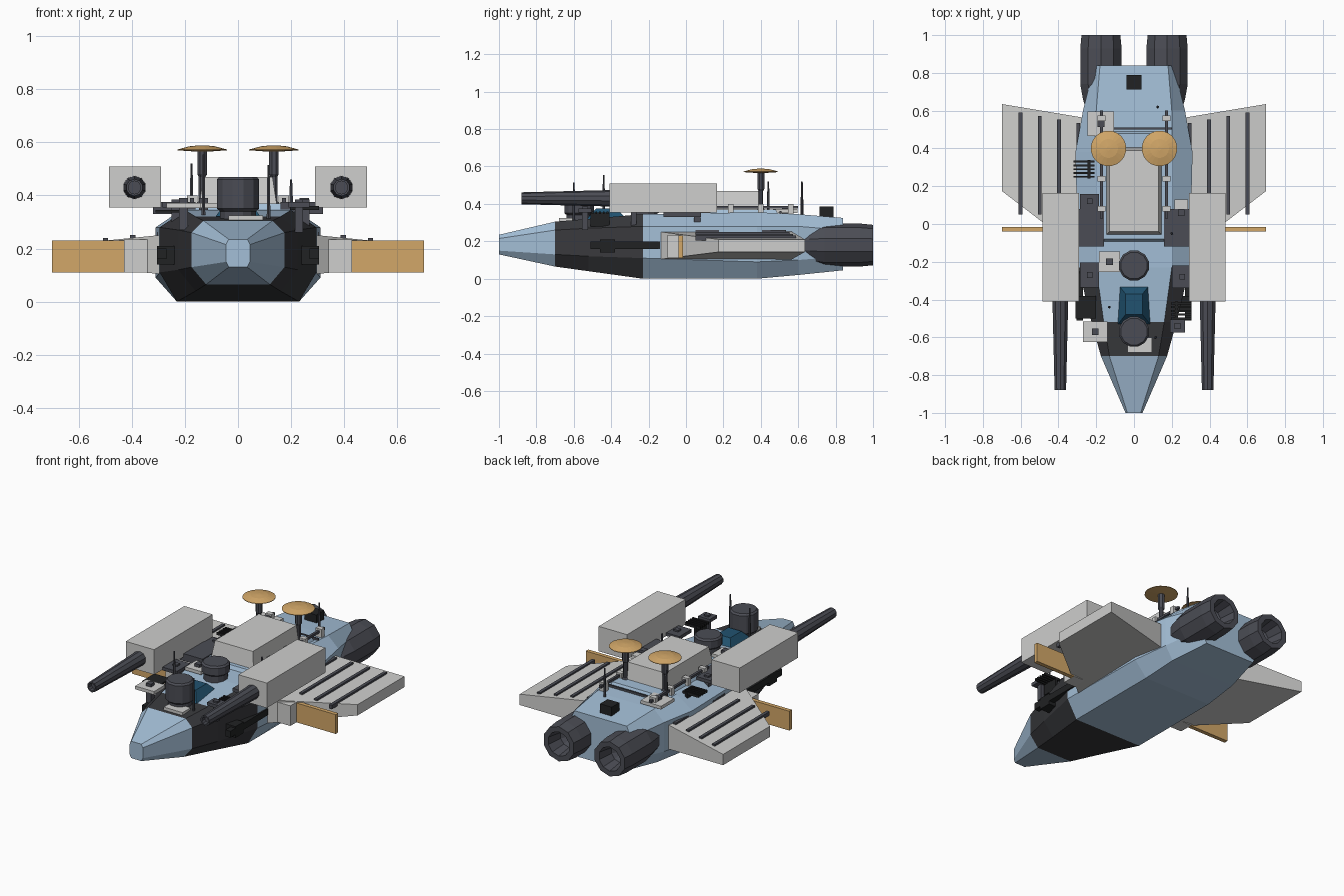
import bpy
import bmesh
import math
from mathutils import Matrix, Vector

default_cube = bpy.data.objects.get("Cube")
if default_cube:
    bpy.data.objects.remove(default_cube, do_unlink=True)


def make_material(name, red, green, blue):
    material = bpy.data.materials.new(name)
    material.use_nodes = True
    colour = (red, green, blue, 1)
    material.diffuse_color = colour
    material.node_tree.nodes["Principled BSDF"].inputs["Base Color"].default_value = colour
    return material


hull_blue = make_material("hull blue", .37, .52, .68)
light_grey = make_material("light grey", .62, .62, .61)
dark_grey = make_material("dark grey", .07, .073, .09)
charcoal = make_material("charcoal", .04, .041, .046)
black = make_material("black", .015, .016, .017)
tan = make_material("tan", .65, .39, .14)
glass_blue = make_material("glass blue", .015, .085, .16)


def finish(name, mesh_data, *materials):
    bmesh.ops.recalc_face_normals(mesh_data, faces=mesh_data.faces)
    mesh = bpy.data.meshes.new(name)
    mesh_data.to_mesh(mesh)
    mesh_data.free()
    for material in materials:
        mesh.materials.append(material)
    part = bpy.data.objects.new(name, mesh)
    bpy.context.scene.collection.objects.link(part)
    return part


def box(name, material, x_range, y_range, z_range, taper_x=0, taper_y=0):
    """Box given by its extents; the top can be drawn in by a taper."""
    mesh_data = bmesh.new()
    bmesh.ops.create_cube(mesh_data, size=1)
    for vert in mesh_data.verts:
        side = Vector([1 if value > 0 else -1 for value in vert.co])
        for axis, extent in enumerate((x_range, y_range, z_range)):
            vert.co[axis] = max(extent) if side[axis] > 0 else min(extent)
        if side.z > 0:
            vert.co.x -= side.x * taper_x
            vert.co.y -= side.y * taper_y
    return finish(name, mesh_data, material)


def plate(name, material, x, y, width, depth, bottom, top, taper=0):
    return box(name, material, (x - width / 2, x + width / 2),
               (y - depth / 2, y + depth / 2), (bottom, top), taper, taper)


def loft(name, rings, *materials):
    """Skin a list of closed rings and cap both ends."""
    mesh_data = bmesh.new()
    rows = [[mesh_data.verts.new(point) for point in ring] for ring in rings]
    count = len(rows[0])
    for first, second in zip(rows, rows[1:]):
        for i in range(count):
            j = (i + 1) % count
            mesh_data.faces.new((first[i], first[j], second[j], second[i]))
    mesh_data.faces.new(rows[0])
    mesh_data.faces.new(rows[-1])
    return finish(name, mesh_data, *materials)


def turned(name, material, origin, profile, sides=12, along_y=False):
    """Revolve (radius, distance) pairs about a vertical or lengthwise axis."""
    spin = Matrix.Rotation(-math.pi / 2, 3, "X") if along_y else Matrix.Identity(3)
    rings = []
    for radius, distance in profile:
        angles = [math.tau * (i + .5) / sides for i in range(sides)]
        rings.append([Vector(origin) + spin @ Vector(
            (radius * math.cos(a), radius * math.sin(a), distance)) for a in angles])
    return loft(name, rings, material)


def hull_ring(y, low_width, width, top_width, bottom, low, high, top):
    right = [(low_width, bottom), (width, low), (width, high), (top_width, top)]
    left = [(-x, z) for x, z in reversed(right)]
    return [(x, y, z) for x, z in right + left]


# Faceted hull with a dark band behind the nose
hull = loft("hull", [
    hull_ring(-1, .035, .045, .035, .13, .15, .215, .235),
    hull_ring(-.7, .12, .175, .13, .065, .13, .26, .305),
    hull_ring(-.52, .16, .225, .16, .04, .12, .27, .32),
    hull_ring(-.23, .23, .295, .2, 0, .11, .28, .345),
    hull_ring(.38, .23, .31, .2, 0, .09, .28, .355),
    hull_ring(.6, .22, .27, .2, .02, .1, .28, .345),
    hull_ring(.84, .17, .21, .18, .045, .12, .26, .325),
], hull_blue, charcoal)
for face in hull.data.polygons:
    y = face.center.y
    deck = face.normal.z > .95
    if -.7 < y < -.52 or (-.52 < y < -.23 and not deck):
        face.material_index = 1

# Cockpit canopy and nose plate
box("cockpit", glass_blue, (-.085, .085), (-.53, -.32), (.32, .375), .04, .05)
plate("nose_plate", light_grey, .03, -.64, .13, .08, .3, .325)

# Central cabin and its rear step
box("cabin", light_grey, (-.15, .15), (-.06, .41), (.34, .47), .02, .02)
box("cabin_foot", hull_blue, (-.19, .19), (-.1, .5), (.33, .37), .02, .02)

# Deck turrets
for name, y, base, top in (("front_turret", -.57, .3, .47), ("rear_turret", -.22, .34, .445)):
    turned(name, dark_grey, (0, y, 0),
           [(.07, base), (.07, base + .04), (.082, base + .05), (.082, top - .01), (.072, top)])

for side, label in ((1, "left"), (-1, "right")):
    # Weapon pods and barrels
    box(label + "_gun_pod", light_grey, (side * .29, side * .485), (-.41, .165), (.355, .51))
    turned(label + "_gun_barrel", dark_grey, (side * .39, -.88, .43),
           [(.024, .03), (.024, 0), (.032, 0), (.044, .48)], 10, True)
    box(label + "_pod_mount", dark_grey, (side * .16, side * .32), (-.12, .08), (.33, .375))

    # Wings taper in thickness towards the tip
    outline = ((.25, -.17, .56, .1, .255), (.7, .175, .635, .143, .21))
    loft(label + "_wing", [[(side * x, front, low), (side * x, back, low),
                            (side * x, back, high), (side * x, front, high)]
                           for x, front, back, low, high in outline], light_grey)
    for i in range(4):
        x = .295 + i * .102
        surface = .255 - (x - .25) * .1
        box(f"{label}_wing_slat_{i}", dark_grey, (side * (x - .01), side * (x + .01)),
            (.05, .535 + i * .018), (surface - .015, surface + .01))
    box(label + "_front_fin", tan, (side * .43, side * .7), (-.04, -.015), (.11, .23))
    box(label + "_fin_root", light_grey, (side * .27, side * .43), (-.1, -.01), (.11, .235))

    # Side rails
    box(label + "_side_rail", black, (side * .27, side * .305), (-.51, -.14), (.16, .2))
    box(label + "_rail_block", black, (side * .2, side * .305), (-.46, -.38), (.14, .21))

    # Hollow engine nozzles
    turned(label + "_engine", dark_grey, (side * .175, 0, .18),
           [(.08, .6), (.1, .66), (.115, .74), (.115, .93), (.108, 1),
            (.075, 1), (.06, .9), (.03, .88)], 10, True)

    # Dish antennas
    turned(label + "_dish_mast", dark_grey, (side * .135, .4, 0),
           [(.03, .36), (.014, .38), (.014, .47), (.02, .48), (.02, .572)], 8)
    turned(label + "_dish", tan, (side * .135, .4, 0),
           [(.02, .565), (.094, .57), (.094, .573), (.05, .585), (.01, .589)], 20)

    # Deck pipes along the cabin
    box(label + "_deck_pipe", dark_grey, (side * .165, side * .18), (.03, .6), (.375, .39))
    for i in range(4):
        plate(f"{label}_pipe_clamp_{i}", light_grey, side * .172, .08 + i * .16, .04, .03, .34, .4)

# Rear sensor block and cross bar
plate("rear_sensor", black, 0, .75, .08, .075, .32, .385)
box("rear_cross_bar", dark_grey, (-.2, .2), (.5, .51), (.345, .362))

# Small deck platforms
for i, (x, y, width, depth) in enumerate((
        (-.175, .53, .14, .13), (-.205, -.57, .13, .11), (-.13, -.2, .11, .11), (.25, .06, .07, .14))):
    plate(f"deck_platform_{i}", light_grey, x, y, width, depth, .352, .372)
    plate(f"platform_post_{i}", dark_grey, x, y, .035, .035, .27, .39)
for i, (x, y, width, depth) in enumerate((
        (-.235, .12, .1, .08), (-.235, -.27, .1, .13), (.255, -.28, .11, .12), (.23, -.54, .08, .07))):
    plate(f"deck_hatch_{i}", dark_grey, x, y, width, depth, .355, .375)
    plate(f"hatch_stem_{i}", dark_grey, x, y, .03, .03, .26, .385)

# Vent grilles made of thin bars
for label, x, start in (("rear", -.265, .25), ("front", .25, -.5)):
    for i in range(5):
        plate(f"{label}_grille_bar_{i}", black, x, start + i * .02, .11, .01, .345, .36)
    plate(label + "_grille_spine", black, x * .9, start + .04, .015, .1, .28, .355)
box("front_vent", black, (-.31, -.2), (-.5, -.38), (.335, .345))

# Whip aerials
for i, (x, y, top) in enumerate((
        (-.13, -.44, .555), (.115, -.6, .515), (-.175, .44, .52), (.125, .62, .52), (.2, -.05, .46))):
    turned(f"aerial_{i}", dark_grey, (x, y, 0), [(.008, .3), (.007, .42), (.004, top)], 6)
